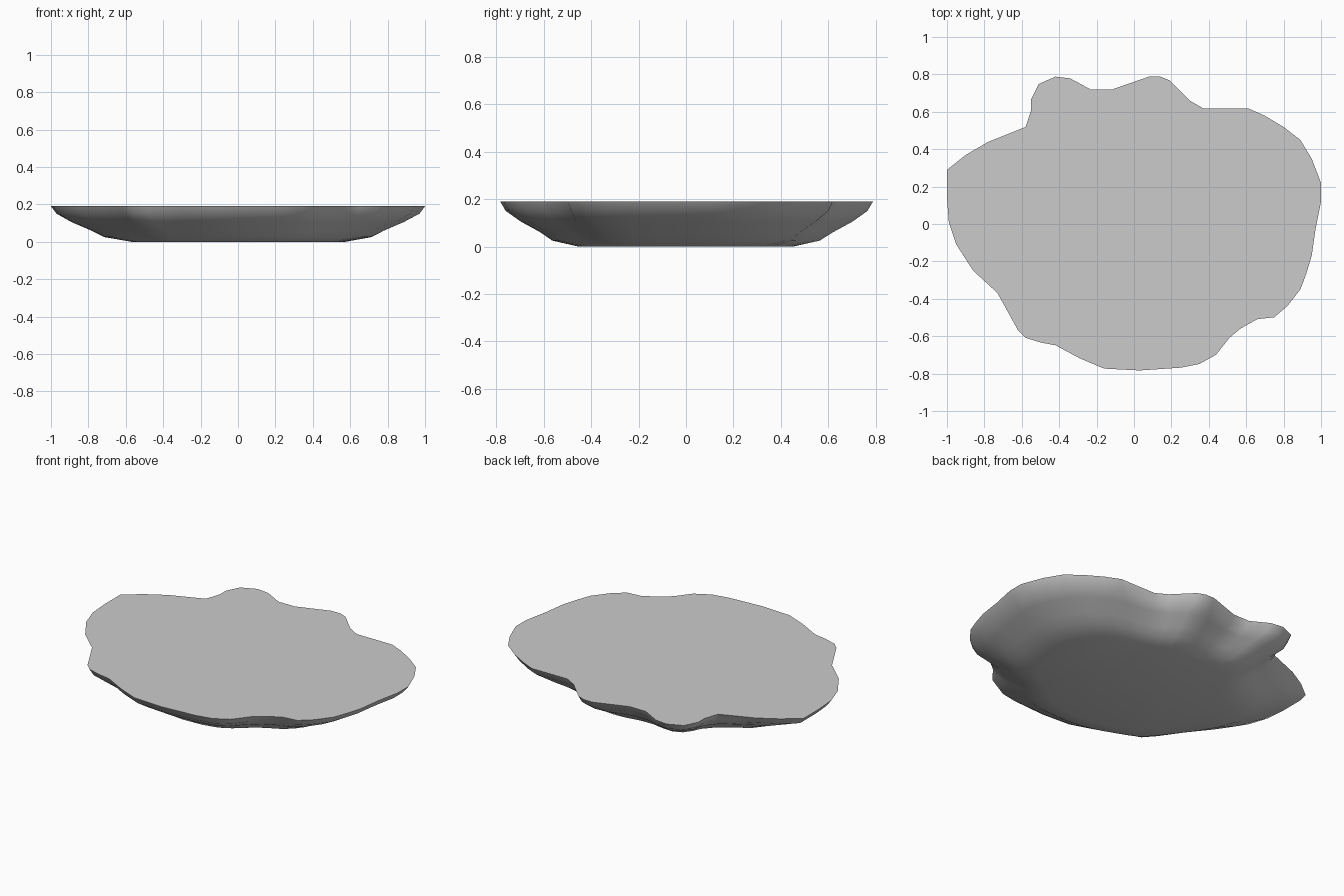
import bpy, bmesh, math

if "Cube" in bpy.data.objects:
    bpy.data.objects.remove(bpy.data.objects["Cube"])

# Irregular rim outline, clockwise from the left end
RIM = [(-1, .29), (-.9, .37), (-.78, .44), (-.58, .52), (-.55, .61), (-.55, .67),
       (-.51, .75), (-.42, .79), (-.34, .78), (-.23, .72), (-.12, .72), (.08, .79),
       (.14, .79), (.19, .77), (.3, .66), (.37, .62), (.61, .62), (.7, .58),
       (.8, .52), (.89, .45), (.95, .35), (1, .22), (1, .12), (.97, -.03),
       (.95, -.17), (.92, -.27), (.89, -.35), (.82, -.44), (.75, -.5), (.66, -.51),
       (.57, -.56), (.51, -.61), (.44, -.7), (.35, -.75), (.25, -.77), (.03, -.785),
       (-.16, -.775), (-.29, -.72), (-.42, -.65), (-.5, -.635), (-.58, -.61),
       (-.62, -.57), (-.73, -.37), (-.86, -.25), (-.95, -.11), (-.99, .01), (-1, .14)]

# Section from rim to base: scale, height, how far the lobes are softened
SECTION = [(1, .19, 0), (.97, .15, 0), (.89, .105, 1), (.785, .06, 1),
           (.715, .025, 2), (.575, 0, 4)]


def softened(points, passes):
    n = len(points)
    for _ in range(passes):
        points = [tuple((points[i - 1][k] + 2 * points[i][k] + points[(i + 1) % n][k]) / 4
                        for k in (0, 1)) for i in range(n)]
    ex = max(abs(p[0]) for p in points)
    ey = max(abs(p[1]) for p in points)
    return [(x / ex, y * .788 / ey) for x, y in points]


# Slab: lofted rings with a flat top and flat base
bm = bmesh.new()
rings = []
for scale, z, passes in SECTION:
    rings.append([bm.verts.new((x * scale, y * scale, z)) for x, y in softened(RIM, passes)])
n = len(RIM)
for a, b in zip(rings, rings[1:]):
    for i in range(n):
        j = (i + 1) % n
        bm.faces.new((a[i], a[j], b[j], b[i]))
caps = [bm.faces.new(rings[0]), bm.faces.new(rings[-1])]
bmesh.ops.recalc_face_normals(bm, faces=bm.faces)
bmesh.ops.triangulate(bm, faces=caps)
mesh = bpy.data.meshes.new("rock_slab")
bm.to_mesh(mesh)
bm.free()
slab = bpy.data.objects.new("rock_slab", mesh)
bpy.context.collection.objects.link(slab)
bpy.context.view_layer.objects.active = slab
slab.select_set(True)
bpy.ops.object.shade_smooth_by_angle(angle=math.radians(40))
